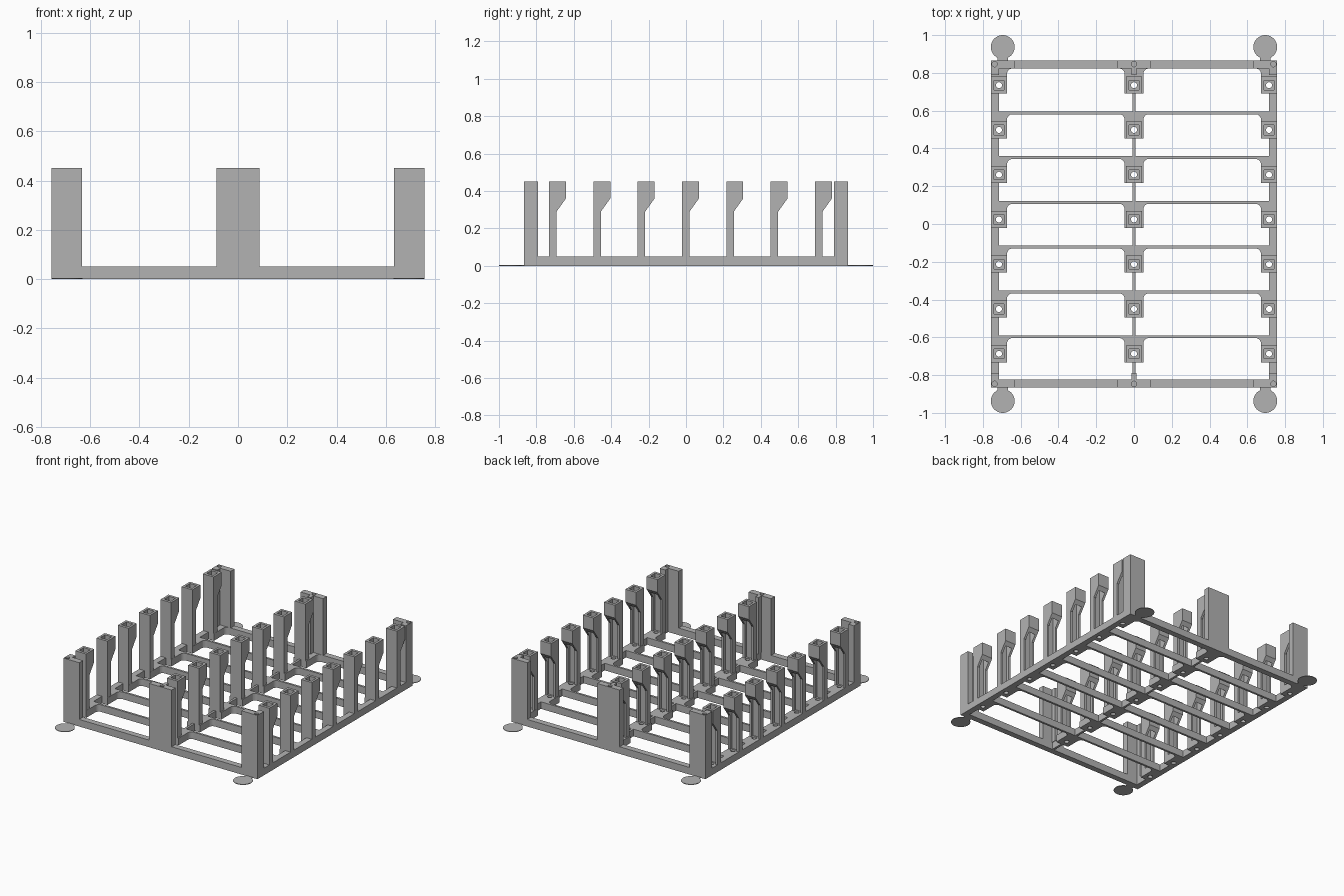
import bpy, bmesh, math
from mathutils import Matrix

if "Cube" in bpy.data.objects:
    bpy.data.objects.remove(bpy.data.objects["Cube"])

grey = bpy.data.materials.new("light_grey_plastic")
grey.use_nodes = True
grey.diffuse_color = (0.45, 0.45, 0.45, 1)
grey.node_tree.nodes["Principled BSDF"].inputs["Base Color"].default_value = (0.45, 0.45, 0.45, 1)

# Shared dimensions
W, D, RAIL = 0.757, 0.865, 0.042      # half width, half depth, rail thickness
BASE, TOP = 0.05, 0.45                # frame height, post height
POST_X, HALF = 0.715, 0.045           # side post position, half head depth
PITCH, COUNT = 0.237, 7
ROWS = [-0.687 + PITCH * i for i in range(COUNT)]


def arc(cx, cy, r, start, end, steps):
    angles = [math.radians(start + (end - start) * i / steps) for i in range(steps + 1)]
    return [(cx + r * math.cos(a), cy + r * math.sin(a)) for a in angles]


def circle(cx, cy, r, steps=24):
    return arc(cx, cy, r, 0, 360, steps)[:-1]


def rect(x0, y0, x1, y1):
    return [(x0, y0), (x1, y0), (x1, y1), (x0, y1)]


def flip(loop, sx, sy=1):
    return [(x * sx, y * sy) for x, y in loop]


def bake(source):
    """Mesh of an object with its modifiers applied."""
    deps = bpy.context.evaluated_depsgraph_get()
    return bpy.data.meshes.new_from_object(source.evaluated_get(deps))


def add(name, mesh, location=(0, 0, 0)):
    mesh.materials.clear()
    mesh.materials.append(grey)
    obj = bpy.data.objects.new(name, mesh)
    obj.location = location
    bpy.context.collection.objects.link(obj)
    return obj


def plate(name, loops, z0, z1, turn=None):
    """Extrude a flat outline; inner loops become holes."""
    curve = bpy.data.curves.new(name, 'CURVE')
    curve.dimensions, curve.fill_mode = '2D', 'BOTH'
    curve.extrude = (z1 - z0) / 2
    for loop in loops:
        spline = curve.splines.new('POLY')
        spline.points.add(len(loop) - 1)
        for point, (x, y) in zip(spline.points, loop):
            point.co = (x, y, 0, 1)
        spline.use_cyclic_u, spline.use_smooth = True, False
    temp = bpy.data.objects.new("outline", curve)
    bpy.context.collection.objects.link(temp)
    mesh = bake(temp)
    bpy.data.objects.remove(temp)
    mesh.transform(Matrix.Translation((0, 0, (z0 + z1) / 2)))
    if turn:
        mesh.transform(turn)
    bm = bmesh.new()
    bm.from_mesh(mesh)
    bmesh.ops.remove_doubles(bm, verts=bm.verts, dist=1e-5)
    bmesh.ops.recalc_face_normals(bm, faces=bm.faces)
    for face in bm.faces:
        face.smooth = False
    bm.to_mesh(mesh)
    bm.free()
    return add(name, mesh)


# Base frame: rails, crossbars and post pads left between filleted openings
loops = [rect(-W, -D, W, D)]
SPINE, PAD, FILLET = 0.008, 0.05, 0.028
for i, c in enumerate(ROWS):
    low = ROWS[i - 1] + 0.098 if i else -D + RAIL
    high = c + 0.083 if i < COUNT - 1 else D - RAIL
    inner, step = POST_X - 0.043, c - HALF
    opening = [(SPINE, low), (W - RAIL, low), (W - RAIL, step), (inner, step)]
    opening += arc(inner - FILLET, high - FILLET, FILLET, 0, 90, 6)
    opening += arc(PAD + FILLET, high - FILLET, FILLET, 90, 180, 6)
    opening += [(PAD, step), (SPINE, step)]
    loops += [flip(opening, s) for s in (1, -1)]
    loops += [circle(x, c, 0.016, 16) for x in (-POST_X, 0, POST_X)]
plate("base_frame", loops, 0, BASE)

# Corner and middle towers with screw holes, and thin corner pads
WING = 0.79
corner = [(W, D), (0.633, D), (0.633, D - RAIL), (W - RAIL, D - RAIL), (W - RAIL, WING), (W, WING)]
middle = [(-0.088, D), (-0.088, D - RAIL), (-0.012, D - RAIL), (-0.012, WING),
          (0.012, WING), (0.012, D - RAIL), (0.088, D - RAIL), (0.088, D)]
for sy, end in ((-1, "front"), (1, "back")):
    plate(f"{end}_middle_tower", [flip(middle, 1, sy), circle(0, sy * 0.846, 0.014)], BASE, TOP)
    for sx, side in ((-1, "right"), (1, "left")):
        hole = circle(sx * 0.738, sy * 0.846, 0.014)
        plate(f"{end}_{side}_tower", [flip(corner, sx, sy), hole], BASE, TOP)
        plate(f"{end}_{side}_foot_disc", [circle(sx * 0.695, sy * 0.937, 0.063, 40)], 0, 0.004)
        neck = flip(rect(0.668, D, 0.722, 0.89), sx, sy)
        plate(f"{end}_{side}_disc_neck", [neck], 0, 0.0035)

# Slotted post: overhanging head on a stem, with a square channel cut down it
STEM = -0.005
profile = [(-HALF, BASE), (STEM, BASE), (STEM, 0.29), (HALF, 0.36), (HALF, TOP), (-HALF, TOP)]
side_on = Matrix(((0, 0, 1, 0), (1, 0, 0, 0), (0, 1, 0, 0), (0, 0, 0, 1)))
blank = plate("post_blank", [profile], -0.042, 0.042, side_on)
cutter = plate("channel_cutter", [rect(-0.026, -0.026, 0.026, 0.026)], BASE - 0.02, TOP + 0.05)
cutter.hide_render = True
cut = blank.modifiers.new("channel", 'BOOLEAN')
cut.operation, cut.solver, cut.object = 'DIFFERENCE', 'EXACT', cutter
bpy.context.view_layer.update()
post_mesh = bake(blank)
for helper in (blank, cutter):
    bpy.data.objects.remove(helper)

for x, side in ((-POST_X, "right"), (0, "middle"), (POST_X, "left")):
    for i, c in enumerate(ROWS):
        add(f"{side}_post_{i + 1}", post_mesh, (x, c, 0))
